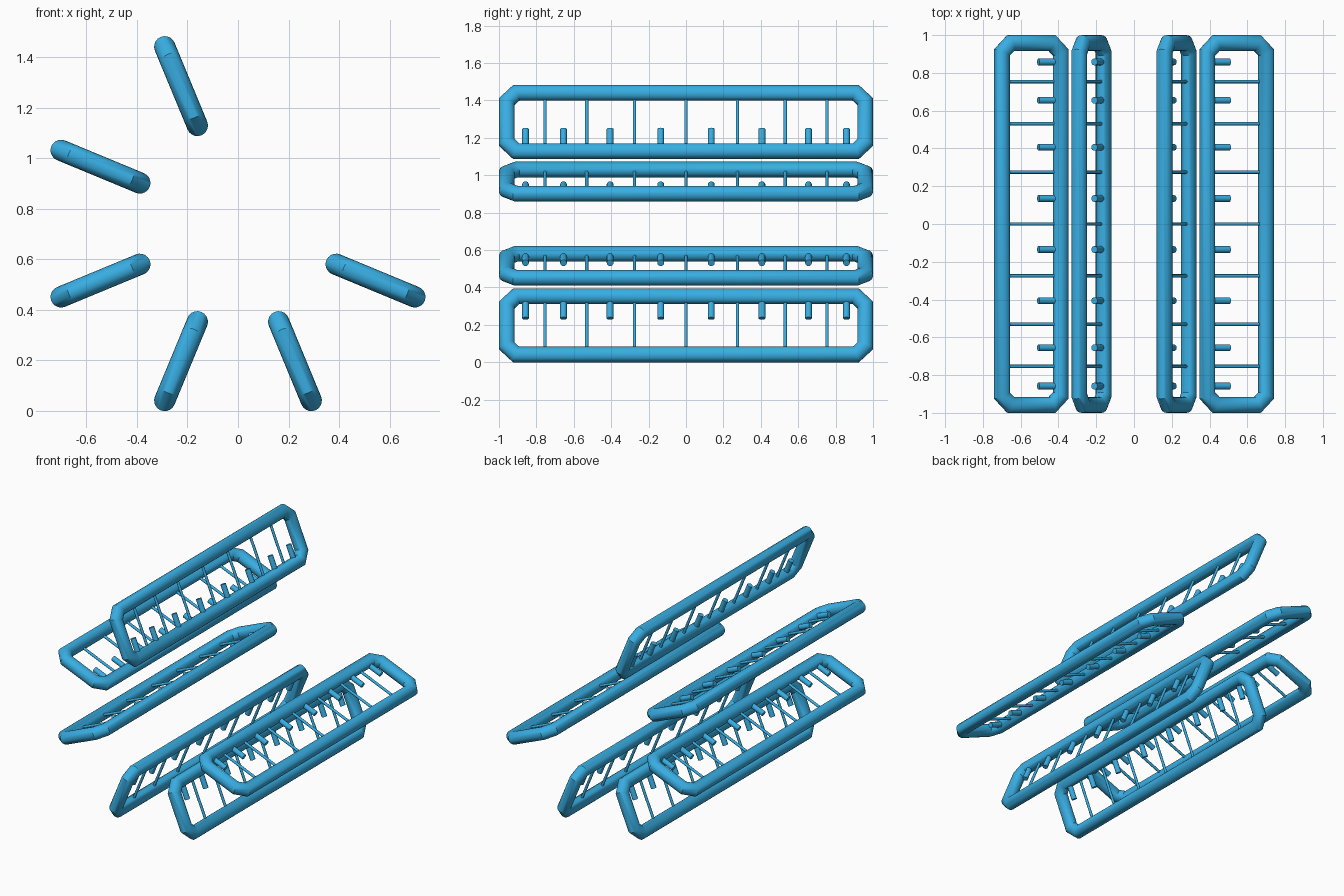
import bpy, bmesh, math
from mathutils import Vector, Matrix

if "Cube" in bpy.data.objects:
    bpy.data.objects.remove(bpy.data.objects["Cube"])

HUB_Z = 0.741            # axis height of the radial layout
R_IN, R_OUT = 0.42, 0.757
HALF_LEN, TUBE, CHAMFER = 0.958, 0.042, 0.05

blue = bpy.data.materials.new("blue")
blue.diffuse_color = (0.04, 0.42, 0.76, 1)
blue.use_nodes = True
blue.node_tree.nodes["Principled BSDF"].inputs["Base Color"].default_value = blue.diffuse_color


def finish(name, bm, angle):
    bmesh.ops.recalc_face_normals(bm, faces=bm.faces[:])
    for f in bm.faces:
        f.smooth = True
    mesh = bpy.data.meshes.new(name)
    bm.to_mesh(mesh)
    bm.free()
    mesh.set_sharp_from_angle(angle=math.radians(35))
    mesh.materials.append(blue)
    ob = bpy.data.objects.new(name, mesh)
    bpy.context.collection.objects.link(ob)
    # local x points outwards from the hub
    ob.location.z = HUB_Z
    ob.rotation_euler.y = -math.radians(angle)


def mitred_loop(bm, pts, radius, sides=20):
    """Round tube along a closed flat path with mitred corners."""
    rings = []
    n = len(pts)
    for i, p in enumerate(pts):
        d1 = (p - pts[i - 1]).normalized()
        d2 = (pts[(i + 1) % n] - p).normalized()
        tangent = (d1 + d2).normalized()
        side = Vector((tangent.y, -tangent.x, 0)) / tangent.dot(d1)
        ring = []
        for k in range(sides):
            t = 2 * math.pi * k / sides
            ring.append(bm.verts.new(p + radius * (side * math.cos(t) + Vector((0, 0, math.sin(t))))))
        rings.append(ring)
    for i in range(n):
        a, b = rings[i], rings[(i + 1) % n]
        for k in range(sides):
            m = (k + 1) % sides
            bm.faces.new((a[k], a[m], b[m], b[k]))


def rods(x0, x1, ys, radius):
    """Row of round rods running outwards from x0 to x1."""
    bm = bmesh.new()
    for y in ys:
        m = Matrix.Translation(((x0 + x1) / 2, y, 0)) @ Matrix.Rotation(math.pi / 2, 4, 'Y')
        bmesh.ops.create_cone(bm, cap_ends=True, segments=16, radius1=radius,
                              radius2=radius, depth=x1 - x0, matrix=m)
    return bm


def mirrored(values):
    return [s * v for v in values for s in (-1, 1)]


# Six racks around the hub; the two upper right places stay open
for i in range(6):
    angle = 112.5 + 45 * i

    # Chamfered tube frame
    c, h = CHAMFER, HALF_LEN
    path = [(R_OUT, -h + c), (R_OUT, h - c), (R_OUT - c, h), (R_IN + c, h),
            (R_IN, h - c), (R_IN, -h + c), (R_IN + c, -h), (R_OUT - c, -h)]
    bm = bmesh.new()
    mitred_loop(bm, [Vector((x, y, 0)) for x, y in path], TUBE)
    finish(f"rack_frame_{i + 1}", bm, angle)

    # Thin rungs between the rails
    finish(f"rack_rungs_{i + 1}",
           rods(R_IN, R_OUT, [0] + mirrored([0.275, 0.531, 0.754]), 0.009), angle)

    # Short pegs on the inner rail
    finish(f"rack_pegs_{i + 1}",
           rods(R_IN, 0.548, mirrored([0.135, 0.406, 0.655, 0.858]), 0.018), angle)
